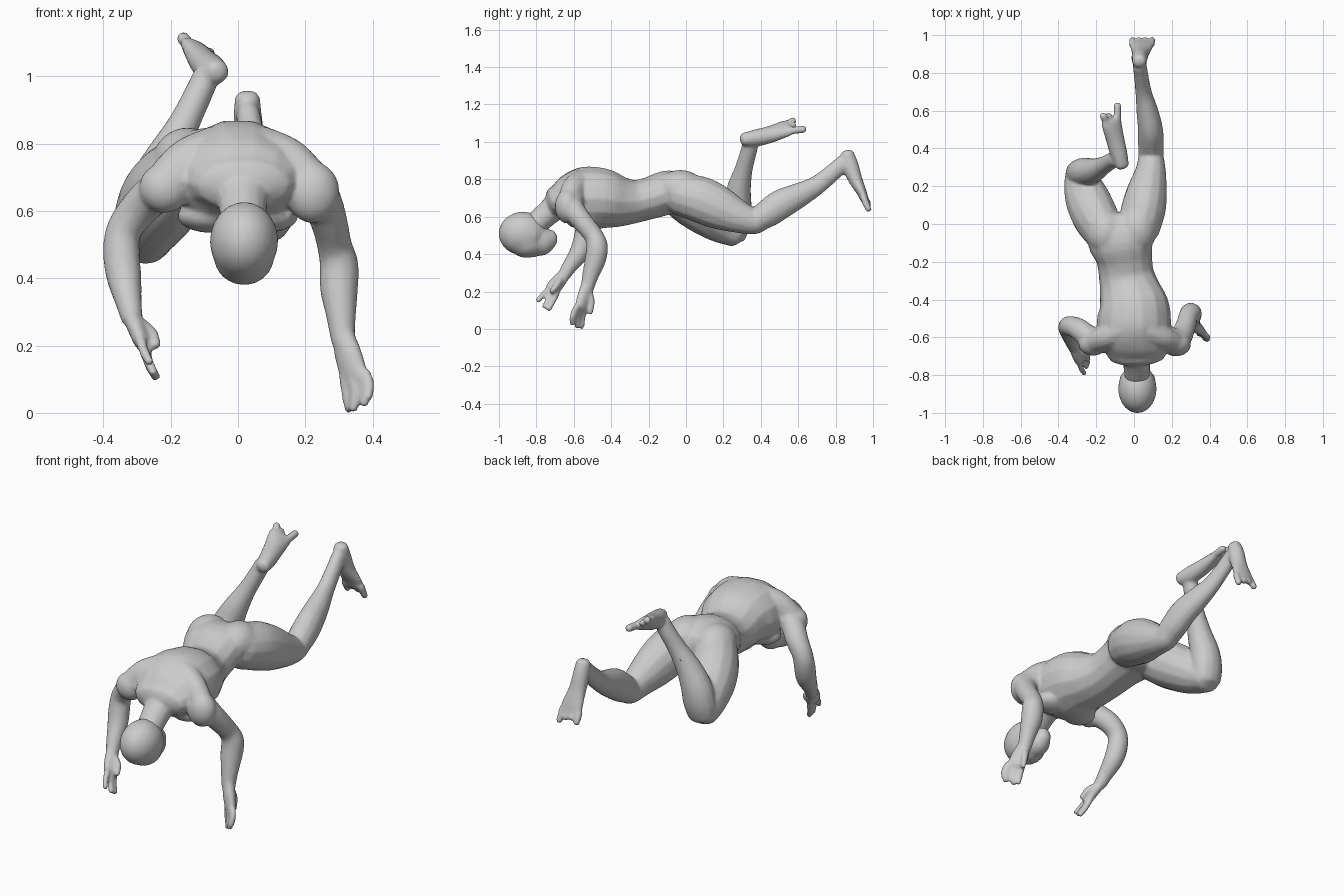
import bpy, bmesh, math
from mathutils import Vector, Matrix

SIDES = 14


def spline(pts, steps=4):
    """Catmull-Rom through stations (x, y, z, half width, half depth)."""
    p = [Vector(q) for q in pts]
    p = [p[0] * 2 - p[1]] + p + [p[-1] * 2 - p[-2]]
    out = []
    for i in range(1, len(p) - 2):
        a, b, c, d = p[i - 1:i + 3]
        for s in range(steps):
            t = s / steps
            out.append(0.5 * (2 * b + (c - a) * t + (2 * a - 5 * b + 4 * c - d) * t * t
                              + (3 * b - a - 3 * c + d) * t ** 3))
    return out + [p[-2]]


def tube(bm, pts, side=(1, 0, 0), cap=0.6):
    """Loft elliptical rings along a path, with rounded ends."""
    pts = [q if len(q) == 5 else (*q, q[3]) for q in pts]
    st = spline(pts)
    n = len(st)
    rings = []
    for i, s in enumerate(st):
        tan = (Vector(st[min(i + 1, n - 1)][:3]) - Vector(st[max(i - 1, 0)][:3])).normalized()
        u = Vector(side)
        u = (u - tan * u.dot(tan)).normalized()
        v = tan.cross(u)
        c = Vector(s[:3])
        r = min(s[3], s[4]) * cap
        ring = (c, u, v, s[3], s[4])
        round_off = [(c + tan * (r * math.sin(a) * (-1 if i == 0 else 1)), u, v,
                      s[3] * math.cos(a), s[4] * math.cos(a)) for a in (0.5, 1.0, 1.4)]
        if i == 0:
            rings += round_off[::-1] + [ring]
        elif i == n - 1:
            rings += [ring] + round_off
        else:
            rings.append(ring)
    loops = []
    for c, u, v, a, b in rings:
        loops.append([bm.verts.new(c + u * (a * math.cos(k * math.tau / SIDES))
                                   + v * (b * math.sin(k * math.tau / SIDES))) for k in range(SIDES)])
    for A, B in zip(loops, loops[1:]):
        for k in range(SIDES):
            m = (k + 1) % SIDES
            bm.faces.new((A[k], A[m], B[m], B[k]))
    bm.faces.new(loops[0][::-1])
    bm.faces.new(loops[-1])


def blob(bm, centre, radii):
    """Ellipsoid for a muscle or bony mass."""
    bmesh.ops.create_icosphere(bm, subdivisions=3, radius=1,
                               matrix=Matrix.Translation(centre) @ Matrix.Diagonal((*radii, 1)))


def finish(bm, name, voxel, smooth):
    """Fuse the overlapping masses into one skin."""
    bmesh.ops.recalc_face_normals(bm, faces=bm.faces)
    me = bpy.data.meshes.new(name)
    bm.to_mesh(me)
    bm.free()
    ob = bpy.data.objects.new(name, me)
    bpy.context.collection.objects.link(ob)
    re = ob.modifiers.new("fuse", 'REMESH')
    re.mode, re.voxel_size, re.use_smooth_shade = 'VOXEL', voxel, True
    sm = ob.modifiers.new("soften", 'SMOOTH')
    sm.factor, sm.iterations = 0.5, smooth
    de = ob.modifiers.new("reduce", 'DECIMATE')
    de.ratio = 0.2


# head, face down
bm = bmesh.new()
blob(bm, (.018, -.872, .51), (.102, .13, .117))
blob(bm, (.018, -.85, .465), (.09, .10, .086))
blob(bm, (.018, -.785, .47), (.068, .088, .08))
blob(bm, (.018, -.722, .48), (.04, .035, .05))
blob(bm, (.018, -.815, .402), (.018, .03, .02))
for s in (-1, 1):
    blob(bm, (.018 + s * .078, -.82, .50), (.015, .028, .035))
finish(bm, "head", 0.009, 5)

body = bmesh.new()

# torso: rib cage, neck, chest and shoulder muscles
tube(body, [(.015, -.70, .68, .155, .085), (.012, -.64, .69, .18, .135), (0, -.55, .697, .197, .172),
            (0, -.45, .697, .19, .166), (-.02, -.36, .682, .165, .14), (-.04, -.27, .682, .147, .117),
            (-.052, -.18, .703, .15, .115), (-.07, -.09, .73, .175, .12), (-.075, 0, .715, .16, .105)])
tube(body, [(.01, -.58, .72, .15, .10), (.012, -.65, .69, .12, .09),
            (.014, -.72, .635, .078, .07), (.016, -.81, .555, .066, .064)])
for s in (-1, 1):
    blob(body, (s * .085, -.56, .585), (.095, .085, .05))
    tube(body, [(s * .06, -.56, .765, .08, .09), (s * .14, -.60, .735, .07, .085),
                (s * .205, -.625, .69, .06, .07)], (0, 1, 0))

# buttocks
blob(body, (-.15, -.045, .745), (.105, .12, .103))
blob(body, (.015, -.03, .75), (.105, .13, .10))

# bent leg
tube(body, [(-.16, -.04, .715, .11, .115), (-.205, .04, .665, .123, .128), (-.245, .13, .605, .12, .122),
            (-.272, .21, .548, .10, .102), (-.283, .265, .505, .083, .074)])
tube(body, [(-.283, .262, .50, .08, .062), (-.274, .272, .57, .088, .074), (-.258, .275, .65, .083, .077),
            (-.215, .283, .75, .066, .065), (-.16, .31, .86, .047, .048), (-.112, .338, .96, .042, .044),
            (-.095, .345, 1.0, .04, .042)])
W = (.07, .05, -.045)
tube(body, [(-.062, .31, 1.014, .037, .035), (-.08, .37, 1.02, .046, .046), (-.1, .45, 1.04, .052, .042),
            (-.118, .53, 1.07, .062, .031), (-.122, .55, 1.076, .06, .025)], W)
for a, b, r in (((-.088, .55, 1.058), (-.088, .632, 1.068), .02), ((-.145, .54, 1.09), (-.165, .575, 1.115), .02),
                ((-.12, .54, 1.075), (-.135, .58, 1.09), .016)):
    tube(body, [(*a, r), (*b, r)], W)

# straighter leg
tube(body, [(.025, -.03, .72, .11, .115), (.05, .08, .69, .118, .126), (.07, .18, .645, .106, .117),
            (.088, .28, .60, .082, .09), (.09, .36, .574, .067, .07), (.09, .40, .575, .062, .058)])
tube(body, [(.09, .365, .572, .066, .062), (.089, .44, .62, .069, .077), (.086, .51, .668, .066, .08),
            (.07, .60, .713, .058, .068), (.05, .70, .768, .043, .052), (.036, .80, .85, .038, .046),
            (.03, .84, .885, .037, .047)])
tube(body, [(.028, .862, .935, .038, .037), (.029, .878, .875, .043, .045), (.034, .905, .80, .047, .038),
            (.04, .94, .73, .062, .027), (.042, .955, .69, .062, .022)])
for x, z in ((-.008, .65), (.025, .668), (.058, .66), (.092, .635)):
    tube(body, [(x, .95, .70, .019), (x * 1.05, .977, z, .017)])


def arm(bm, shoulder, path, palm, width, fingers):
    """Deltoid, arm, flat palm and digits."""
    blob(bm, *shoulder)
    tube(bm, path)
    tube(bm, palm, width)
    for f in fingers:
        tube(bm, f, width)


# left arm, hanging almost straight down
arm(body, ((.222, -.635, .655), (.08, .066, .092)),
    [(.17, -.61, .70, .07), (.235, -.61, .65, .064), (.268, -.555, .575, .056), (.286, -.495, .50, .052),
     (.30, -.475, .44, .058), (.30, -.485, .37, .057), (.306, -.51, .29, .045), (.312, -.53, .21, .035)],
    [(.312, -.53, .23, .036, .03), (.328, -.545, .17, .046, .031), (.345, -.56, .11, .048, .025)],
    (1, -.8, 0),
    [[(.315, -.54, .12, .017), (.322, -.553, .06, .016), (.33, -.558, .008, .014)],
     [(.335, -.56, .12, .017), (.35, -.578, .06, .016), (.342, -.582, .01, .014)],
     [(.358, -.575, .12, .017), (.38, -.595, .075, .016), (.374, -.61, .025, .014)],
     [(.378, -.585, .12, .016), (.391, -.602, .085, .015), (.386, -.612, .045, .014)],
     [(.315, -.52, .20, .021), (.33, -.505, .145, .018), (.335, -.512, .085, .014)]])

# right arm, elbow out and forearm reaching forward
arm(body, ((-.218, -.635, .668), (.076, .063, .075)),
    [(-.17, -.62, .70, .068), (-.235, -.60, .66, .062), (-.295, -.555, .605, .058), (-.34, -.54, .54, .053),
     (-.346, -.55, .47, .055), (-.338, -.575, .40, .052), (-.325, -.625, .33, .04), (-.315, -.655, .28, .033)],
    [(-.315, -.655, .285, .034, .028), (-.30, -.685, .25, .042, .028), (-.285, -.715, .21, .043, .025)],
    (-.3, -.8, .5),
    [[(-.278, -.69, .19, .016), (-.262, -.715, .14, .015), (-.243, -.735, .105, .014)],
     [(-.283, -.71, .20, .016), (-.27, -.735, .16, .015), (-.25, -.757, .118, .014)],
     [(-.29, -.73, .215, .016), (-.278, -.768, .18, .015), (-.262, -.792, .15, .014)],
     [(-.285, -.675, .26, .021), (-.255, -.69, .235, .018), (-.243, -.718, .20, .015)]])

finish(body, "body", 0.008, 6)
